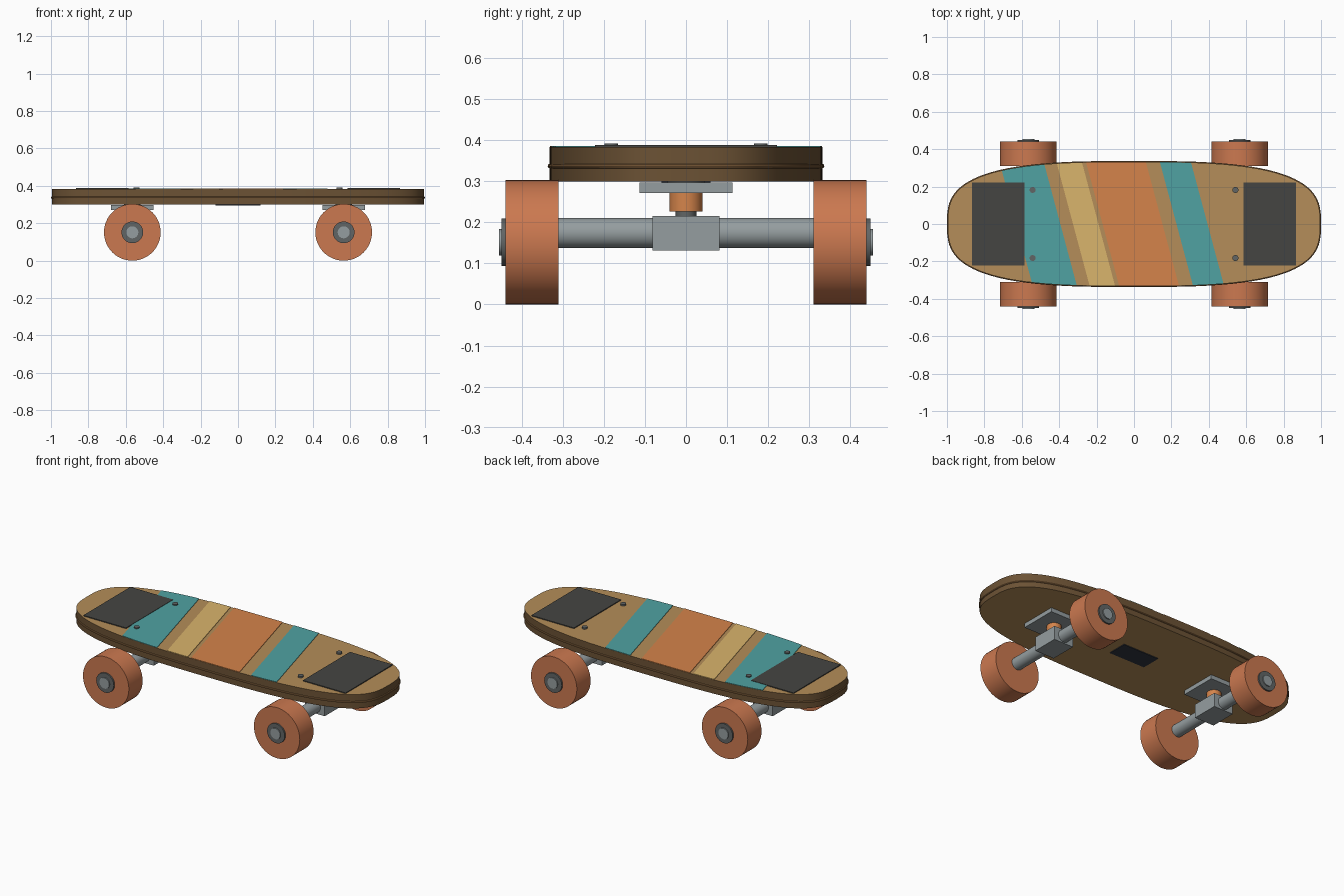
import bpy, bmesh, math
from mathutils import Vector

if "Cube" in bpy.data.objects:
    bpy.data.objects.remove(bpy.data.objects["Cube"])


def material(name, color):
    m = bpy.data.materials.new(name)
    m.diffuse_color = (*color, 1)
    m.use_nodes = True
    m.node_tree.nodes["Principled BSDF"].inputs["Base Color"].default_value = m.diffuse_color
    return m


WOOD = material("tan_wood", (0.46, 0.27, 0.10))
EDGE = material("dark_wood", (0.15, 0.085, 0.035))
RIM = material("rim_wood", (0.25, 0.13, 0.05))
TEAL = material("teal", (0.08, 0.36, 0.36))
SAND = material("sand", (0.70, 0.46, 0.15))
ORANGE = material("orange", (0.66, 0.23, 0.07))
RUBBER = material("wheel_orange", (0.60, 0.19, 0.08))
GRIP = material("grip_grey", (0.06, 0.06, 0.055))
METAL = material("metal", (0.30, 0.34, 0.35))
DARK = material("dark_metal", (0.12, 0.13, 0.13))
PLAQUE = material("dark_blue", (0.03, 0.035, 0.05))


def finish(name, bm, *mats):
    bmesh.ops.recalc_face_normals(bm, faces=bm.faces)
    mesh = bpy.data.meshes.new(name)
    bm.to_mesh(mesh)
    bm.free()
    for m in mats:
        mesh.materials.append(m)
    ob = bpy.data.objects.new(name, mesh)
    bpy.context.collection.objects.link(ob)
    bpy.ops.object.select_all(action='DESELECT')
    ob.select_set(True)
    bpy.context.view_layer.objects.active = ob
    bpy.ops.object.shade_smooth_by_angle(angle=math.radians(35))
    return ob


def box(name, lo, hi, mat):
    lo, hi = Vector(lo), Vector(hi)
    bm = bmesh.new()
    bmesh.ops.create_cube(bm, size=1)
    for v in bm.verts:
        v.co = (lo + hi) / 2 + v.co * (hi - lo)
    return finish(name, bm, mat)


def cylinder(name, start, end, radius, mat, sides=48):
    start, end = Vector(start), Vector(end)
    axis = end - start
    bm = bmesh.new()
    bmesh.ops.create_cone(bm, cap_ends=True, segments=sides, radius1=radius,
                          radius2=radius, depth=axis.length)
    rot = axis.to_track_quat('Z', 'Y')
    for v in bm.verts:
        v.co = rot @ v.co + (start + end) / 2
    return finish(name, bm, mat)


def outline(length, width, n=96, power=2 / 3):
    pts = []
    for i in range(n):
        a = 2 * math.pi * i / n
        c, s = math.cos(a), math.sin(a)
        pts.append((math.copysign(abs(c) ** power, c) * length,
                    math.copysign(abs(s) ** power, s) * width))
    return pts


def slab(length, width, z0, z1):
    bm = bmesh.new()
    face = bm.faces.new([bm.verts.new((x, y, z0)) for x, y in outline(length, width)])
    ext = bmesh.ops.extrude_face_region(bm, geom=[face], use_keep_orig=True)
    for v in ext["geom"]:
        if isinstance(v, bmesh.types.BMVert):
            v.co.z = z1
    return bm


# Deck with dark side wall
TOP, BOTTOM = 0.383, 0.300
deck = slab(0.995, 0.332, BOTTOM, TOP)
deck.normal_update()
for f in deck.faces:
    f.material_index = 0 if abs(f.normal.z) > 0.5 else 1
finish("deck", deck, WOOD, EDGE)

# Thin rim bead around the deck
bead = bmesh.new()
rings = []
for k in range(8):
    a = 2 * math.pi * k / 8
    d = 0.006 * math.cos(a)
    rings.append([bead.verts.new((x, y, 0.337 + 0.006 * math.sin(a)))
                  for x, y in outline(0.994 + d, 0.331 + d)])
for k in range(8):
    r, q = rings[k], rings[(k + 1) % 8]
    for i in range(len(r)):
        j = (i + 1) % len(r)
        bead.faces.new((r[i], r[j], q[j], q[i]))
finish("deck_rim", bead, RIM)

# Slanted stripes, clipped to the deck outline
SLANT = math.tan(math.radians(15))
for name, left, right, mat in (("teal_stripe_left", -0.63, -0.394, TEAL),
                               ("sand_stripe", -0.326, -0.19, SAND),
                               ("orange_stripe", -0.168, 0.152, ORANGE),
                               ("teal_stripe_right", 0.227, 0.393, TEAL)):
    bm = slab(0.993, 0.331, TOP, TOP + 0.003)
    for x, side in ((left, -1), (right, 1)):
        cut = bmesh.ops.bisect_plane(bm, geom=bm.verts[:] + bm.edges[:] + bm.faces[:],
                                     plane_co=(x, 0, 0), plane_no=(side, side * SLANT, 0),
                                     clear_outer=True)
        edges = [e for e in cut["geom_cut"] if isinstance(e, bmesh.types.BMEdge)]
        bmesh.ops.holes_fill(bm, edges=edges, sides=0)
    finish(name, bm, mat)

# Plaque under the deck
box("underside_plaque", (-0.12, -0.06, 0.296), (0.12, 0.06, BOTTOM + 0.002), PLAQUE)

for end, sx in (("left", -1), ("right", 1)):
    X = sx * 0.565
    # Grip pad
    pad = sorted((sx * 0.585, sx * 0.867))
    box(f"{end}_grip_pad", (pad[0], -0.222, TOP), (pad[1], 0.222, TOP + 0.005), GRIP)

    # Truck
    cylinder(f"{end}_riser", (X, 0, 0.294), (X, 0, 0.302), 0.045, DARK)
    box(f"{end}_base_plate", (X - 0.114, -0.113, 0.272), (X + 0.114, 0.113, 0.297), METAL)
    cylinder(f"{end}_bushing", (X, 0, 0.227), (X, 0, 0.273), 0.04, ORANGE)
    cylinder(f"{end}_kingpin", (X, 0, 0.18), (X, 0, 0.29), 0.025, DARK)
    box(f"{end}_hanger_block", (X - 0.065, -0.081, 0.131), (X + 0.065, 0.081, 0.215), METAL)
    cylinder(f"{end}_hanger", (X, -0.32, 0.174), (X, 0.32, 0.174), 0.037, METAL)

    for side, sy in (("front", -1), ("back", 1)):
        # Wheel, hub ring and axle cap
        label = f"{end}_{side}"
        for part, y0, y1, r, mat in (("wheel", 0.31, 0.44, 0.1515, RUBBER),
                                     ("hub", 0.43, 0.449, 0.058, DARK),
                                     ("axle_cap", 0.44, 0.455, 0.032, METAL)):
            cylinder(f"{label}_{part}", (X, sy * y0, 0.1515), (X, sy * y1, 0.1515), r, mat)
        # Deck bolt
        cylinder(f"{label}_bolt", (sx * 0.542, sy * 0.182, TOP - 0.005),
                 (sx * 0.542, sy * 0.182, 0.392), 0.016, DARK, 24)
